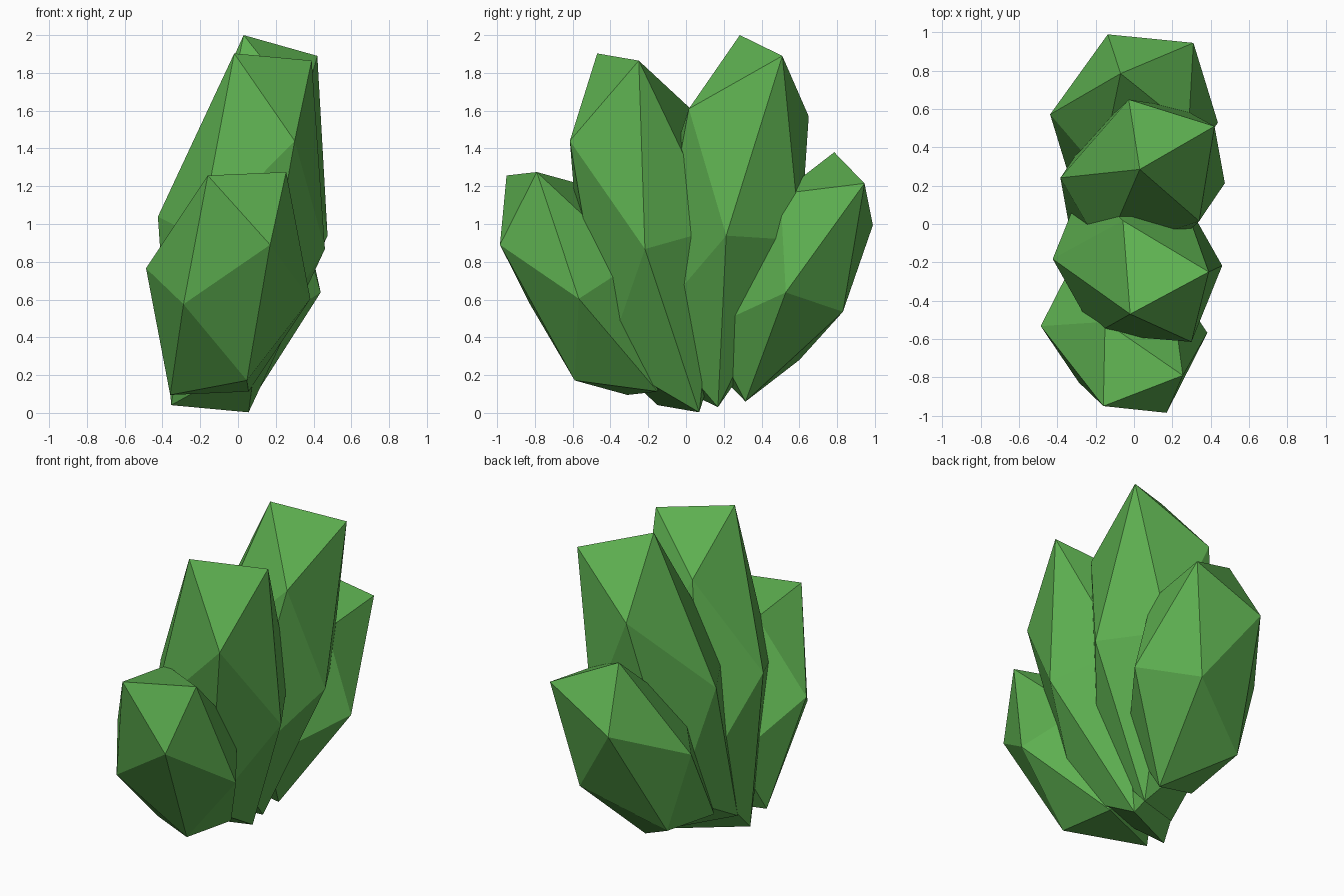
import bpy, bmesh
from mathutils import Matrix, Vector

if "Cube" in bpy.data.objects:
    bpy.data.objects.remove(bpy.data.objects["Cube"])

green = bpy.data.materials.new("leaf_green")
green.diffuse_color = (0.11, 0.43, 0.08, 1)
green.use_nodes = True
green.node_tree.nodes["Principled BSDF"].inputs["Base Color"].default_value = green.diffuse_color


def columns(vectors):
    return Matrix(vectors).transposed()


def leaf(name, centre, tip_face):
    """Icosphere stretched and tilted so one of its faces lands on the tip face."""
    c = Vector(centre)
    bm = bmesh.new()
    bmesh.ops.create_icosphere(bm, subdivisions=1, radius=1)
    bm.faces.ensure_lookup_table()
    start = columns([v.co.copy() for v in bm.faces[0].verts])
    target = columns([Vector(p) - c for p in tip_face])
    stretch = target @ start.inverted()
    for v in bm.verts:
        v.co = stretch @ v.co
    bmesh.ops.recalc_face_normals(bm, faces=bm.faces)
    mesh = bpy.data.meshes.new(name)
    bm.to_mesh(mesh)
    bm.free()
    mesh.materials.append(green)
    ob = bpy.data.objects.new(name, mesh)
    ob.location = c
    bpy.context.collection.objects.link(ob)


# Four faceted leaves fanned out along y
leaf("front_leaf", (-0.052, -0.55, 0.685),
     [(-0.16, -0.95, 1.257), (0.255, -0.79, 1.275), (0.17, -0.985, 0.89)])
leaf("front_middle_leaf", (0.018, -0.20, 0.953),
     [(-0.02, -0.47, 1.903), (0.39, -0.25, 1.865), (0.30, -0.615, 1.44)])
leaf("back_middle_leaf", (0.045, 0.227, 1.015),
     [(0.03, 0.285, 2.0), (0.42, 0.51, 1.89), (0.34, 0.015, 1.61)])
leaf("back_leaf", (0.0, 0.55, 0.72),
     [(-0.07, 0.785, 1.38), (0.31, 0.945, 1.215), (0.285, 0.50, 1.16)])
